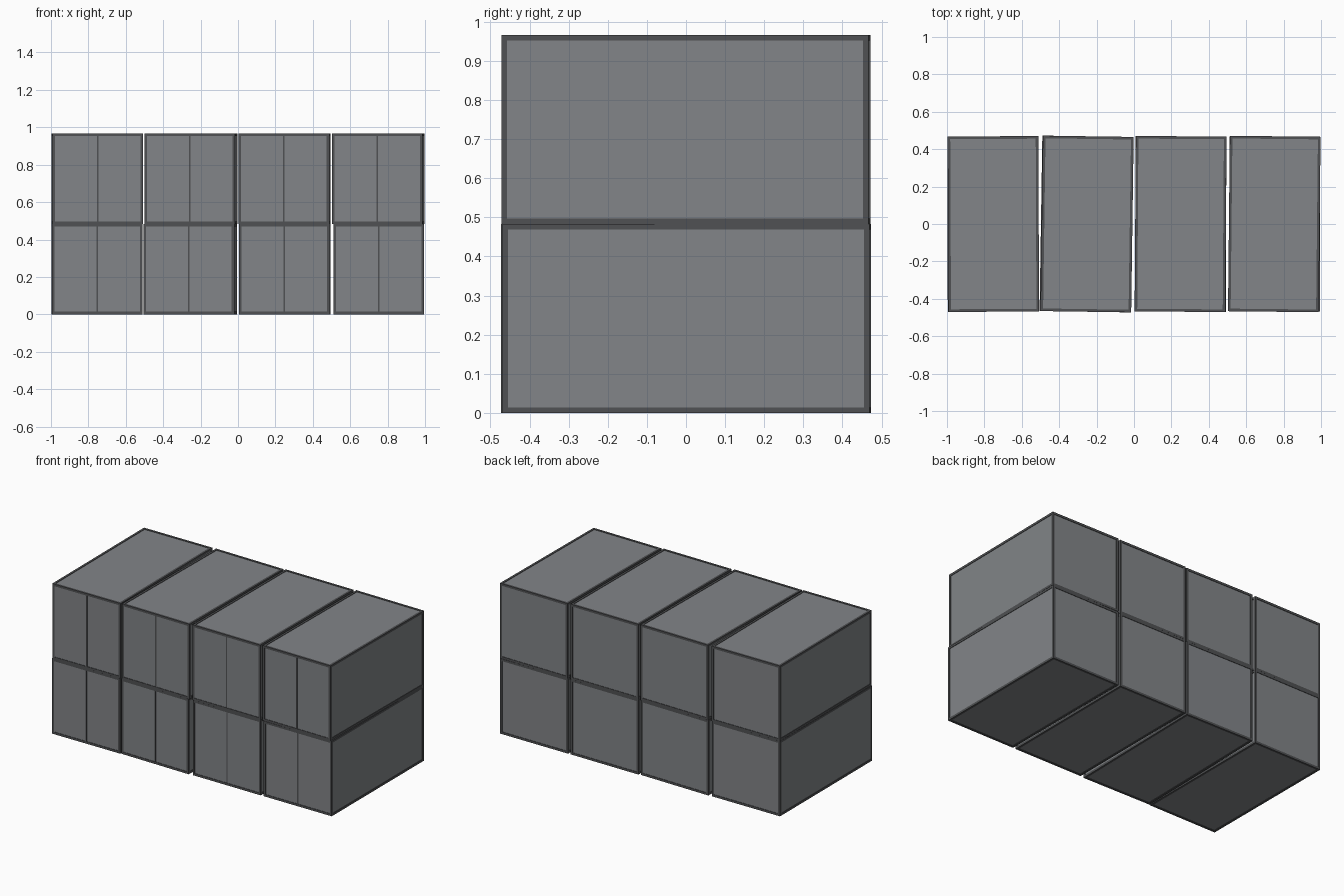
import bpy, math
from mathutils import Matrix, Vector

if "Cube" in bpy.data.objects:
    bpy.data.objects.remove(bpy.data.objects["Cube"])

W, L, H = 0.485, 0.938, 0.4833   # outer size of one container
T = 0.014                        # frame bar thickness
INSET = 0.003                    # panels sit just inside the frame


def material(name, rgb):
    m = bpy.data.materials.new(name)
    m.diffuse_color = (*rgb, 1)
    m.use_nodes = True
    m.node_tree.nodes["Principled BSDF"].inputs["Base Color"].default_value = m.diffuse_color
    return m


dark = material("dark_frame", (0.08, 0.083, 0.087))
panel = material("panel_grey", (0.223, 0.234, 0.246))


def boxes(name, parts, placement, mat):
    """One object made of several (centre, size) boxes."""
    bm = bmesh_from(parts)
    me = bpy.data.meshes.new(name)
    bm.to_mesh(me)
    bm.free()
    me.materials.append(mat)
    ob = bpy.data.objects.new(name, me)
    bpy.context.collection.objects.link(ob)
    ob.matrix_world = placement
    return ob


def bmesh_from(parts):
    import bmesh
    bm = bmesh.new()
    for c, s in parts:
        bmesh.ops.create_cube(bm, size=1, matrix=Matrix.Translation(c) @ Matrix.Diagonal((*s, 1)))
    return bm


def container(tag, x, z, angle):
    place = Matrix.Translation((x, 0, z + H / 2)) @ Matrix.Rotation(math.radians(angle), 4, 'Z')
    # panel body
    boxes("container_body_" + tag, [((0, 0, 0), (W - 2 * INSET, L - 2 * INSET, H - 2 * INSET))], place, panel)
    # twelve frame bars: corner posts, long rails, cross rails
    cx, cy, cz = (W - T) / 2, (L - T) / 2, (H - T) / 2
    bars = []
    for a in (-1, 1):
        for b in (-1, 1):
            bars.append(((a * cx, b * cy, 0), (T, T, H)))
            bars.append(((a * cx, 0, b * cz), (T, L - 2 * T, T)))
            bars.append(((0, a * cy, b * cz), (W - 2 * T, T, T)))
    boxes("container_frame_" + tag, bars, place, dark)
    # seam between the two front doors
    boxes("door_seam_" + tag, [((0, -L / 2 + INSET, 0), (0.008, 0.004, H - 2 * T))], place, dark)


# (x, turn in degrees) of each container, lower and upper rows
rows = {
    "lower": [(-0.754, 0.1), (-0.255, -0.9), (0.250, -0.2), (0.753, 0.0)],
    "upper": [(-0.752, 0.25), (-0.251, -0.8), (0.249, -0.4), (0.750, -0.6)],
}
for level, (name, row) in enumerate(rows.items()):
    for i, (x, a) in enumerate(row):
        container(f"{name}_{i + 1}", x, level * H, a)
